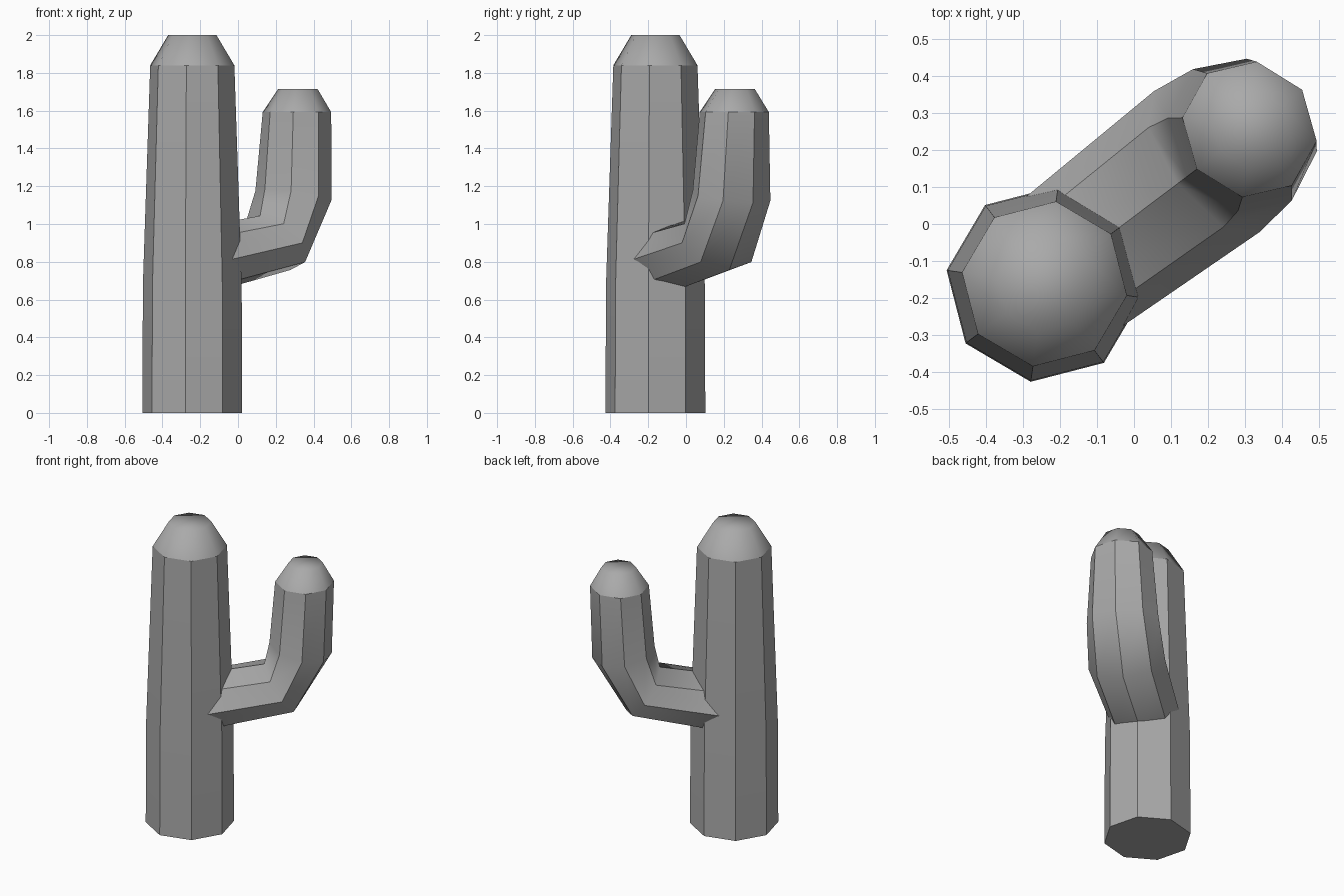
import bpy
import bmesh
from math import cos, sin, pi, radians
from mathutils import Matrix

SIDES = 8
AZIMUTH = radians(37)       # direction in which the arm grows
BASE = (-0.242, -0.162, 0)  # centre of the trunk

cube = bpy.data.objects.get("Cube")
if cube:
    bpy.data.objects.remove(cube)

grey = bpy.data.materials.new("plain grey")
grey.use_nodes = True
colour = (0.4, 0.4, 0.4, 1)
grey.diffuse_color = colour
grey.node_tree.nodes["Principled BSDF"].inputs["Base Color"].default_value = colour


def ribbed_stem(name, rings):
    """Loft octagonal rings (reach, height, depth radius, width radius, tilt).
    The last two rings form a softly shaded cap on a ribbed body."""
    bm = bmesh.new()
    loops = []
    for reach, height, depth, width, tilt in rings:
        lean = radians(tilt)
        loop = []
        for k in range(SIDES):
            a = 2 * pi * k / SIDES
            out = depth * cos(a)
            loop.append(bm.verts.new((reach + out * cos(lean), width * sin(a),
                                      height - out * sin(lean))))
        loops.append(loop)

    # Side faces, cap top and underside
    for low, high in zip(loops, loops[1:]):
        for k in range(SIDES):
            n = (k + 1) % SIDES
            bm.faces.new((low[k], low[n], high[n], high[k]))
    bm.faces.new(loops[-1])
    bm.faces.new(loops[0][::-1])
    for face in bm.faces:
        face.smooth = True

    # Crisp ribs, cap rim and underside rim
    for low, high in zip(loops[:-2], loops[1:-1]):
        for a, b in zip(low, high):
            bm.edges.get((a, b)).smooth = False
    for loop in (loops[0], loops[-2]):
        for k in range(SIDES):
            bm.edges.get((loop[k - 1], loop[k])).smooth = False

    bm.transform(Matrix.Translation(BASE) @ Matrix.Rotation(AZIMUTH, 4, 'Z'))
    bmesh.ops.recalc_face_normals(bm, faces=bm.faces)
    mesh = bpy.data.meshes.new(name)
    bm.to_mesh(mesh)
    bm.free()
    mesh.materials.append(grey)
    stem = bpy.data.objects.new(name, mesh)
    bpy.context.collection.objects.link(stem)
    return stem


# Tapering upright trunk
ribbed_stem("trunk", [
    (0, 0, 0.267, 0.267, 0),
    (0, 0.68, 0.264, 0.264, 0),
    (0, 1.84, 0.225, 0.225, 0),
    (0, 2.0, 0.129, 0.129, 0),
])

# Side arm: out of the trunk, round the elbow, then upward
ribbed_stem("arm", [
    (0.03, 0.80, 0.18, 0.215, 80),
    (0.55, 0.90, 0.175, 0.238, 55),
    (0.67, 1.15, 0.192, 0.222, 11),
    (0.694, 1.592, 0.178, 0.19, 0),
    (0.70, 1.714, 0.104, 0.108, 0),
])
